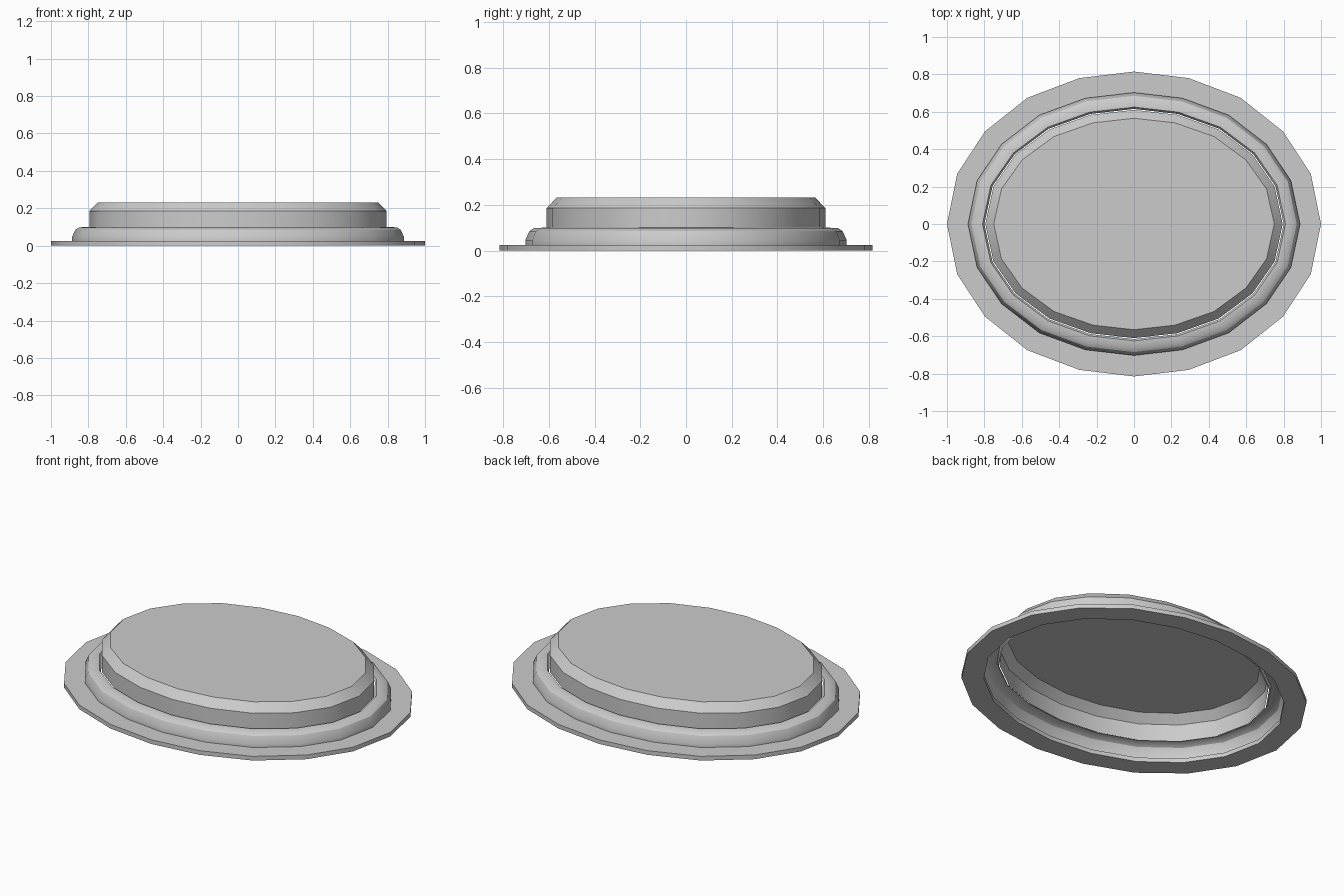
import bpy, bmesh, math

if "Cube" in bpy.data.objects:
    bpy.data.objects.remove(bpy.data.objects["Cube"])

# quarter of the 20-sided oval outline, as fractions of the radii
QUARTER = [(1, 0), (0.945, 0.33), (0.797, 0.607), (0.57, 0.828), (0.292, 0.957), (0, 1)]
half = QUARTER + [(-x, y) for x, y in reversed(QUARTER[:-1])]
OUTLINE = half + [(x, -y) for x, y in reversed(half[1:-1])]
Y_INSET = 0.185     # the oval is this much narrower in y at every level


def oval_part(name, profile, closed=False, cap=False, flat_below=None):
    """Sweep a (radius, height) profile around the oval outline."""
    bm = bmesh.new()
    rings = [[bm.verts.new((x * r, y * (r - Y_INSET), z)) for x, y in OUTLINE]
             for r, z in profile]
    pairs = list(zip(rings, rings[1:]))
    if closed:
        pairs.append((rings[-1], rings[0]))
    n = len(OUTLINE)
    for a, b in pairs:
        for i in range(n):
            j = (i + 1) % n
            bm.faces.new((a[i], a[j], b[j], b[i]))
    if cap:
        bm.faces.new(rings[-1])
    for f in bm.faces:
        f.smooth = flat_below is None or f.calc_center_median().z > flat_below
    me = bpy.data.meshes.new(name)
    bm.to_mesh(me)
    bm.free()
    me.set_sharp_from_angle(angle=math.radians(32))
    ob = bpy.data.objects.new(name, me)
    bpy.context.collection.objects.link(ob)
    return ob


# flat faceted rim plate with an open centre
oval_part("base_flange", [(1, 0), (1, 0.025), (0.88, 0.025), (0.88, 0)],
          closed=True, flat_below=1)

# rounded step with a small lip turned down inside
oval_part("rounded_step", [(0.888, 0.025), (0.888, 0.045), (0.87, 0.085),
                           (0.85, 0.098), (0.81, 0.10), (0.80, 0.085)])

# raised hollow lid: faceted lower wall, smooth upper wall, bevel and flat top
oval_part("raised_lid", [(0.795, 0.085), (0.795, 0.14), (0.795, 0.185), (0.75, 0.232)],
          cap=True, flat_below=0.14)
